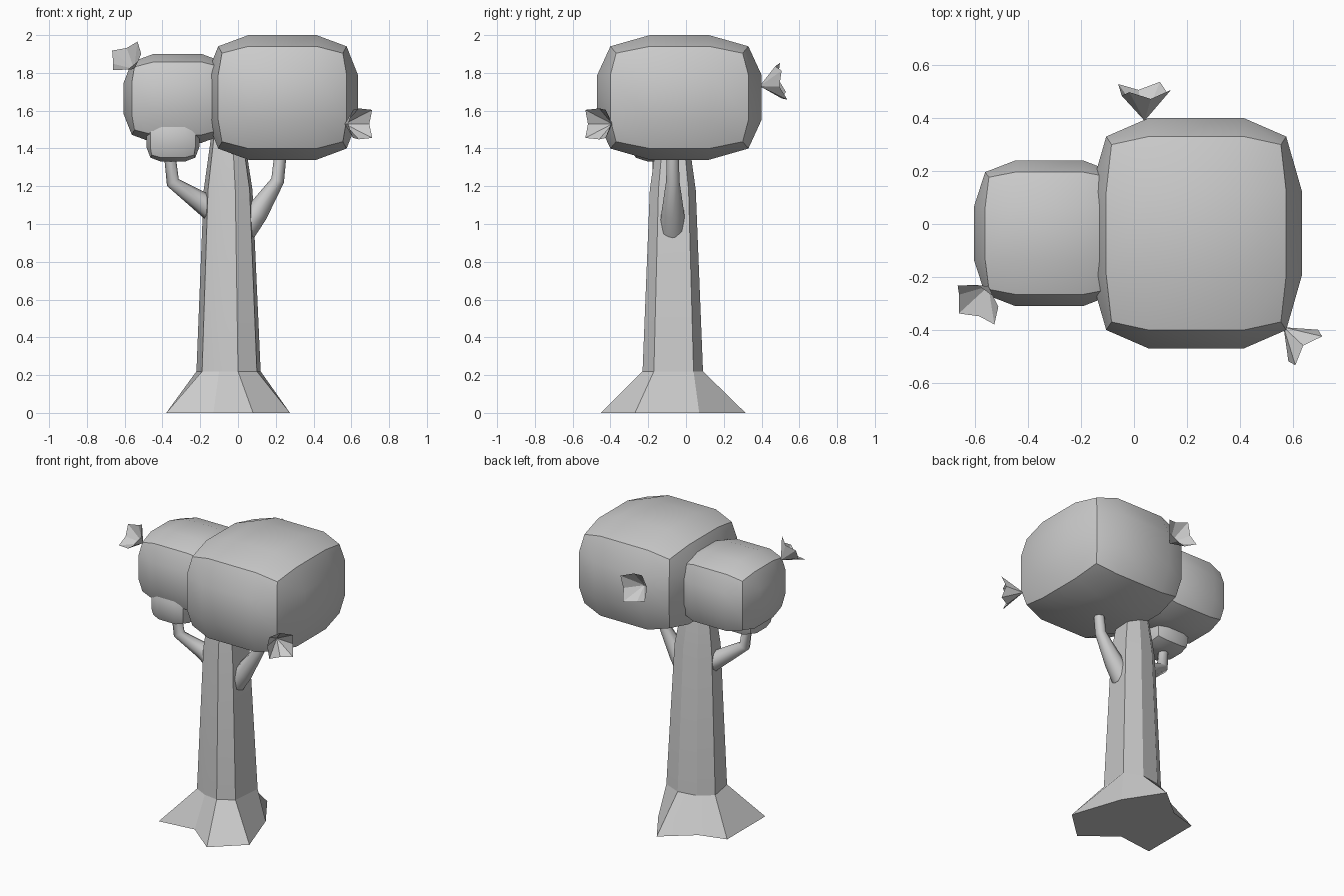
import bpy, bmesh, math
from mathutils import Vector

if "Cube" in bpy.data.objects:
    bpy.data.objects.remove(bpy.data.objects["Cube"], do_unlink=True)

grey = bpy.data.materials.new("plain_grey")
grey.use_nodes = True
COLOUR = (0.6, 0.6, 0.6, 1)
grey.diffuse_color = COLOUR
grey.node_tree.nodes["Principled BSDF"].inputs["Base Color"].default_value = COLOUR


def finish(name, bm, smooth=None):
    bmesh.ops.recalc_face_normals(bm, faces=bm.faces)
    mesh = bpy.data.meshes.new(name)
    bm.to_mesh(mesh)
    bm.free()
    mesh.materials.append(grey)
    ob = bpy.data.objects.new(name, mesh)
    bpy.context.collection.objects.link(ob)
    if smooth:
        bpy.ops.object.select_all(action='DESELECT')
        ob.select_set(True)
        bpy.context.view_layer.objects.active = ob
        bpy.ops.object.shade_smooth_by_angle(angle=math.radians(smooth))
    return ob


def loft(bm, rings):
    """Skin a list of point rings and cap both ends."""
    loops = [[bm.verts.new(p) for p in ring] for ring in rings]
    n = len(loops[0])
    for a, b in zip(loops, loops[1:]):
        for i in range(n):
            j = (i + 1) % n
            bm.faces.new((a[i], a[j], b[j], b[i]))
    bm.faces.new(loops[0][::-1])
    bm.faces.new(loops[-1])


# Foliage: boxes of three segments per side, bulged towards a cushion
CORNER = (0.8, 0.77, 0.71)
EDGE = (0.85, 0.84, 0.82)
INNER = (0.45, 0.36, 0.36)


def foliage(name, centre, half):
    bm = bmesh.new()
    bmesh.ops.create_cube(bm, size=2)
    bmesh.ops.subdivide_edges(bm, edges=bm.edges[:], cuts=2, use_grid_fill=True)
    for v in bm.verts:
        outer = [abs(c) > 0.9 for c in v.co]
        bulge = {3: CORNER, 2: EDGE, 1: (1, 1, 1)}[sum(outer)]
        for i in range(3):
            ratio = bulge[i] if outer[i] else INNER[i]
            v.co[i] = centre[i] + math.copysign(ratio * half[i], v.co[i])
    finish(name, bm, 35)


foliage("large_foliage", (0.235, -0.035, 1.67), (0.4, 0.435, 0.33))
foliage("small_foliage", (-0.32, -0.035, 1.665), (0.285, 0.275, 0.235))
foliage("tiny_foliage", (-0.345, -0.15, 1.45), (0.14, 0.14, 0.12))

# Trunk: eight sides, spreading into uneven roots at the ground
root = [(0.275, -0.27), (0.16, 0.07), (0, 0.315), (-0.2, 0.15),
        (-0.38, 0.1), (-0.38, -0.31), (-0.13, -0.28), (0.08, -0.45)]
stem = [(0.1, -0.17), (0.12, 0.04), (0, 0.09), (-0.13, 0.07),
        (-0.22, 0), (-0.19, -0.17), (-0.1, -0.215), (0, -0.23)]


def stem_ring(scale, z):
    cx, cy = -0.06, -0.07
    return [(cx + (x - cx) * scale, cy + (y - cy) * scale, z) for x, y in stem]


bm = bmesh.new()
loft(bm, [[(x, y, 0) for x, y in root], stem_ring(1, 0.22),
          stem_ring(0.76, 1.18), stem_ring(0.5, 1.48)])
finish("trunk", bm, 22)


# Branches: bent tapering tubes
def branch(name, path, radii):
    pts = [Vector(p) for p in path]
    rings = []
    for i, p in enumerate(pts):
        d = (pts[min(i + 1, len(pts) - 1)] - pts[max(i - 1, 0)]).normalized()
        side = Vector((0, 1, 0))
        up = d.cross(side).normalized()
        rings.append([p + radii[i] * (math.cos(t) * side + math.sin(t) * up)
                      for t in (k * math.tau / 8 for k in range(8))])
    bm = bmesh.new()
    loft(bm, rings)
    finish(name, bm, 50)


branch("left_branch", [(0.03, -0.07, 0.97), (0.1, -0.07, 1.06), (0.21, -0.07, 1.23),
                       (0.23, -0.07, 1.42)], (0.07, 0.06, 0.035, 0.032))
branch("right_branch", [(-0.14, -0.07, 1.08), (-0.2, -0.08, 1.12), (-0.345, -0.14, 1.22),
                        (-0.365, -0.15, 1.4)], (0.065, 0.055, 0.036, 0.03))


# Blossoms: open faceted cups with a jagged rim
def blossom(name, tip, axis, depth, radius, spin):
    tip, axis = Vector(tip), Vector(axis).normalized()
    u = axis.cross(Vector((0, 0, 1))).normalized()
    w = u.cross(axis)
    bm = bmesh.new()
    apex = bm.verts.new(tip)
    rim = []
    for k in range(8):
        t = math.radians(spin) + k * math.tau / 8
        long = 1.0 if k % 2 == 0 else 0.78
        rim.append(bm.verts.new(tip + axis * depth * long
                                + radius * long * (math.cos(t) * u + math.sin(t) * w)))
    for k in range(8):
        bm.faces.new((apex, rim[k], rim[(k + 1) % 8]))
    finish(name, bm)


blossom("right_blossom", (-0.55, -0.235, 1.82), (-0.5, -0.75, 0.75), 0.11, 0.105, 20)
blossom("left_blossom", (0.565, -0.39, 1.53), (0.75, -0.7, 0), 0.13, 0.105, 45)
blossom("back_blossom", (0.04, 0.39, 1.73), (0, 1, 0.2), 0.13, 0.115, 30)
